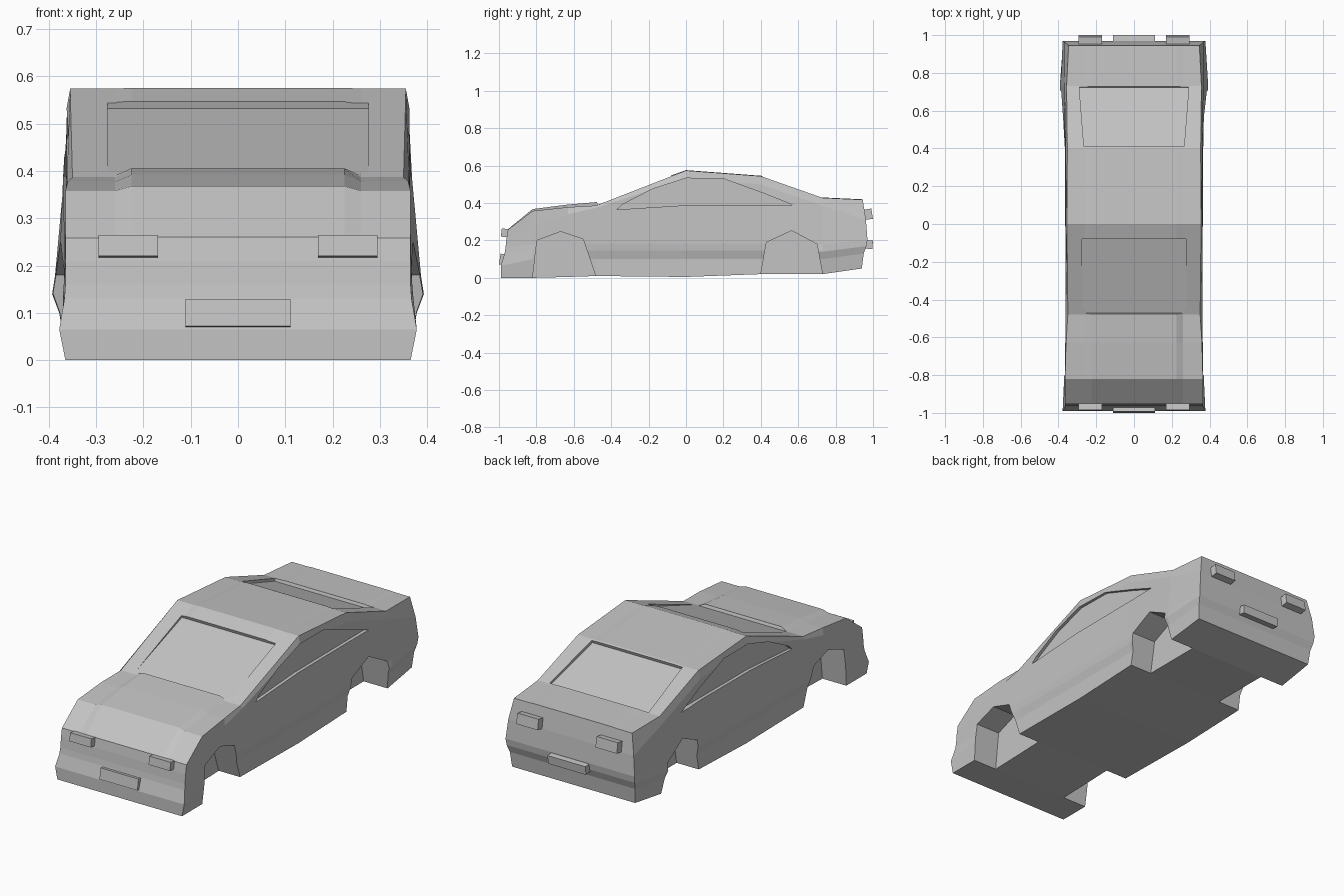
import bpy, bmesh
from mathutils import Vector, Matrix

if "Cube" in bpy.data.objects:
    bpy.data.objects.remove(bpy.data.objects["Cube"])

grey = bpy.data.materials.new("body grey")
grey.diffuse_color = (0.55, 0.55, 0.55, 1)
grey.use_nodes = True
grey.node_tree.nodes["Principled BSDF"].inputs["Base Color"].default_value = grey.diffuse_color


def finish(bm, name):
    bmesh.ops.recalc_face_normals(bm, faces=bm.faces)
    me = bpy.data.meshes.new(name)
    bm.to_mesh(me)
    bm.free()
    me.materials.append(grey)
    ob = bpy.data.objects.new(name, me)
    bpy.context.collection.objects.link(ob)
    return ob


def prism(bm, bottom, top):
    """Closed solid between two matching outlines."""
    a = [bm.verts.new(p) for p in bottom]
    b = [bm.verts.new(p) for p in top]
    n = len(a)
    bm.faces.new(a)
    bm.faces.new(b[::-1])
    for i in range(n):
        j = (i + 1) % n
        bm.faces.new((a[i], b[i], b[j], a[j]))


# Body stations, front to back: y, hood bulge, heights and half widths
# of floor, sill, lower crease, upper crease, shoulder and top edge
stations = [
    (-0.97, .002, (0, .065, .13, .16, .21, .26), (.365, .378, .367, .365, .365, .365)),
    (-0.82, .010, (0, .10, .14, .18, .28, .368), (.365, .370, .370, .367, .365, .365)),
    (-0.63, .014, (.005, .10, .145, .18, .34, .392), (.355, .355, .362, .363, .364, .360)),
    (-0.48, .018, (.01, .10, .145, .18, .375, .405), (.350, .350, .360, .363, .362, .350)),
    (0.00, .002, (.005, .10, .145, .18, .53, .576), (.353, .350, .361, .364, .363, .355)),
    (0.40, .002, (.02, .10, .145, .18, .50, .546), (.355, .352, .364, .366, .362, .353)),
    (0.73, .002, (.02, .10, .14, .178, .385, .43), (.365, .378, .393, .387, .368, .357)),
    (0.95, .002, (.05, .13, .17, .205, .31, .42), (.360, .367, .375, .378, .367, .346)),
]
nose = (-.02, -.02, .0, .005, .01, .018)
tail = (-.01, .0, .015, .02, .012, -.005)

bm = bmesh.new()
rings = []
for k, (y, bulge, zs, xs) in enumerate(stations):
    shift = nose if k == 0 else tail if k == len(stations) - 1 else (0,) * 6
    half = [(x, y + s, z) for x, s, z in zip(xs, shift, zs)]
    x, ye, z = half[-1]
    half[-1] = (x, ye, z - bulge)
    half += [(.26, ye, z - bulge), (.225, ye, z)]
    ring = half + [(-px, py, pz) for px, py, pz in reversed(half)]
    rings.append([bm.verts.new(p) for p in ring])
for a, b in zip(rings, rings[1:]):
    for i in range(16):
        j = (i + 1) % 16
        bm.faces.new((a[i], a[j], b[j], b[i]))
for r in (rings[0], rings[-1]):
    for i in range(7):
        bm.faces.new((r[i], r[i + 1], r[14 - i], r[15 - i]))
body = finish(bm, "car_body")

# Cutters for wheel arches and side windows
arches = [
    [(-.82, -.1), (-.82, 0), (-.797, .20), (-.67, .247), (-.55, .207), (-.483, .01), (-.483, -.1)],
    [(.40, -.1), (.40, .02), (.43, .19), (.565, .252), (.70, .18), (.73, .02), (.73, -.1)],
]
window = [(-.37, .365), (-.02, .387), (.57, .39), (.42, .45), (.20, .53),
          (0, .533), (-.18, .475), (-.34, .392)]
bm = bmesh.new()
for s in (-1, 1):
    for outline, inner in ((arches[0], .225), (arches[1], .225), (window, .346)):
        prism(bm, [(s * inner, y, z) for y, z in outline],
              [(s * .5, y, z) for y, z in outline])


# Cutters for the sloping front and rear glass
def glass(low, high, wide_low, wide_high, depth):
    (y0, z0), (y1, z1) = low, high
    n = Vector((0, -(z1 - z0), y1 - y0)).normalized()
    if n.z < 0:
        n = -n
    quad = [Vector(p) for p in ((-wide_low, y0, z0), (wide_low, y0, z0),
                                (wide_high, y1, z1), (-wide_high, y1, z1))]
    prism(bm, [p - n * depth for p in quad], [p + n * .05 for p in quad])


glass((-.477, .406), (-.08, .547), .276, .276, .016)
glass((.727, .431), (.41, .5425), .29, .265, .016)
cutter = finish(bm, "opening_cutter")
cutter.hide_render = True
mod = body.modifiers.new("openings", 'BOOLEAN')
mod.operation = 'DIFFERENCE'
mod.solver = 'EXACT'
mod.object = cutter
bpy.context.view_layer.objects.active = body
bpy.ops.object.modifier_apply(modifier=mod.name)
bpy.data.objects.remove(cutter)


# Lights and plates: boxes slightly tilted to follow the ends
def box(name, centre, size, tilt):
    bm = bmesh.new()
    m = (Matrix.Translation(centre) @ Matrix.Rotation(tilt, 4, 'X')
         @ Matrix.Diagonal((*size, 1)))
    bmesh.ops.create_cube(bm, size=1, matrix=m)
    return finish(bm, name)


for side, s in (("left", 1), ("right", -1)):
    box("headlight_" + side, (s * .232, -.965, .24), (.125, .045, .044), -.12)
    box("tail_light_" + side, (s * .232, .973, .34), (.125, .045, .055), .15)
box("front_plate", (0, -.977, .098), (.222, .038, .058), -.15)
box("rear_plate", (0, .977, .178), (.222, .042, .045), -.1)
